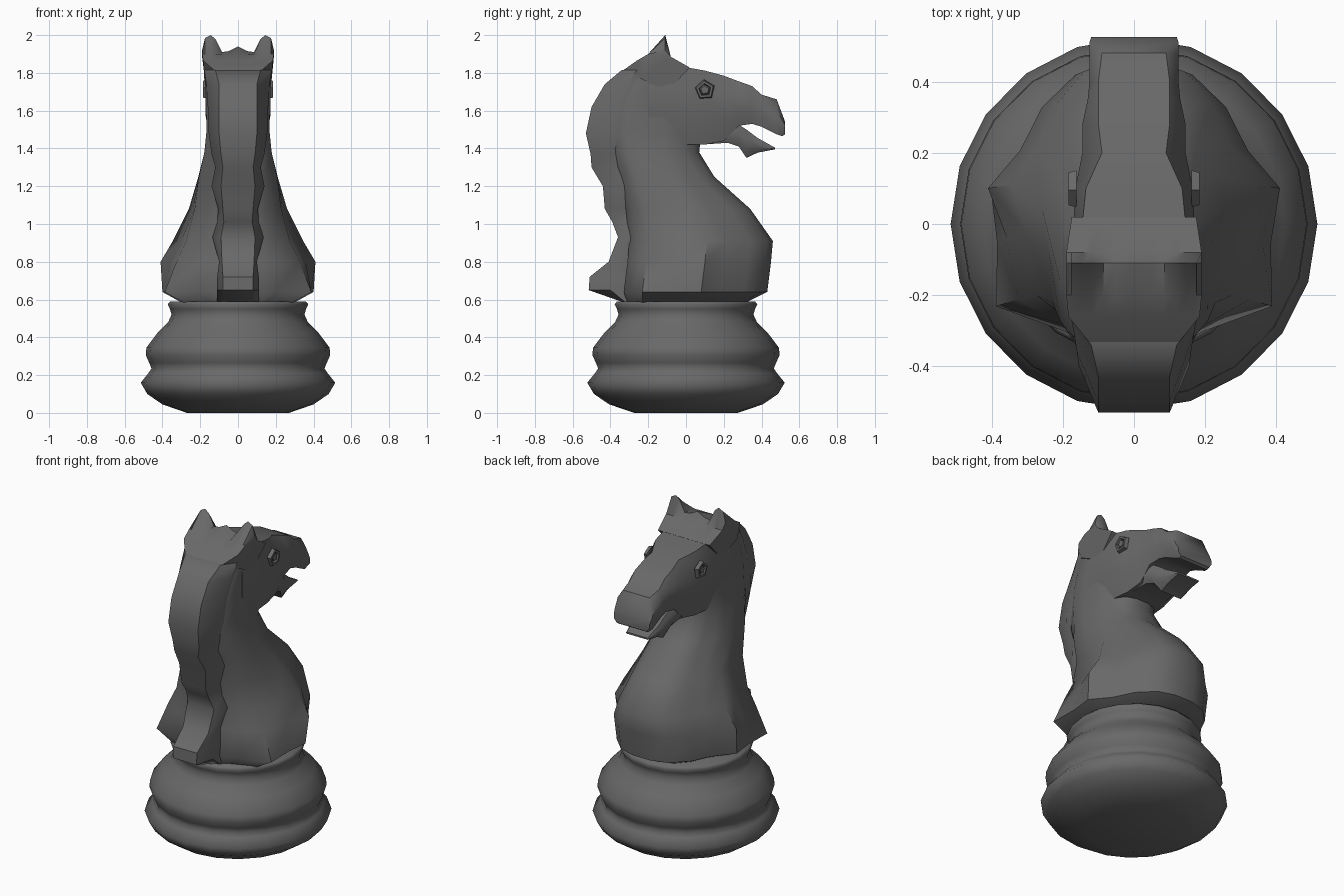
import bpy, bmesh, math

dark = bpy.data.materials.new("dark_grey")
dark.diffuse_color = (.14, .14, .14, 1)


def finish(bm, name, angle):
    bmesh.ops.recalc_face_normals(bm, faces=bm.faces)
    me = bpy.data.meshes.new(name)
    bm.to_mesh(me)
    bm.free()
    me.materials.append(dark)
    ob = bpy.data.objects.new(name, me)
    bpy.context.collection.objects.link(ob)
    bpy.ops.object.select_all(action='DESELECT')
    bpy.context.view_layer.objects.active = ob
    ob.select_set(True)
    bpy.ops.object.shade_smooth_by_angle(angle=math.radians(angle))
    return ob


def loft(name, rings, angle=42):
    """Skin closed rings with equal point counts and cap both ends."""
    bm = bmesh.new()
    vs = [[bm.verts.new(p) for p in r] for r in rings]
    n = len(rings[0])
    for a, b in zip(vs, vs[1:]):
        for i in range(n):
            j = (i + 1) % n
            bm.faces.new((a[i], a[j], b[j], b[i]))
    bm.faces.new(vs[0])
    bm.faces.new(vs[-1])
    return finish(bm, name, angle)


def mirrored(half):
    return half + [(-x, y, z) for x, y, z in reversed(half)]


# turned base
profile = [(.27, 0), (.40, .045), (.48, .10), (.515, .16), (.475, .21), (.458, .235),
           (.47, .265), (.488, .305), (.485, .345), (.425, .425), (.37, .48), (.352, .52),
           (.36, .55), (.372, .575), (.36, .59)]
N = 20
loft("base", [[(r * math.cos(2 * math.pi * i / N), 1.015 * r * math.sin(2 * math.pi * i / N), z)
               for i in range(N)] for r, z in profile], 75)

# chest and neck: z, back y, front y, half width, roundness blend, rear shoulder fullness
neck = [(.585, -.31, .32, .30, 0, 1), (.64, -.33, .43, .40, 0, 1), (.80, -.31, .45, .41, 0, .82),
        (.91, -.30, .46, .345, 0, .82), (1.08, -.32, .34, .26, .3, .9), (1.25, -.36, .15, .21, .6, 1),
        (1.38, -.40, .07, .178, 1, 1), (1.48, -.42, .08, .168, 1, 1), (1.62, -.41, .09, .168, 1, 1),
        (1.74, -.36, .08, .168, 1, 1), (1.83, -.28, .0, .17, 1, 1)]
low = [(0, .35), (.04, .5), (.13, .97), (.36, .96), (.54, 1), (.68, .78), (.84, .63), (.96, .40), (1, .15)]
high = [(0, .5), (.06, .8), (.2, 1), (.40, 1), (.6, 1), (.72, .94), (.84, .8), (.95, .6), (1, .25)]
rings = []
for z, yb, yf, w, k, rear in neck:
    half = []
    for i, ((t0, x0), (t1, x1)) in enumerate(zip(low, high)):
        t, x = t0 + (t1 - t0) * k, x0 + (x1 - x0) * k
        x *= rear if i == 2 else (1 + rear) / 2 if i == 3 else 1
        half.append((x * w, yb + t * (yf - yb), z))
    rings.append(mirrored(half))
loft("neck_and_chest", rings, 48)


def head_part(name, table):
    # y, bottom z, top z, top / middle / bottom half widths
    loft(name, [mirrored([(wt, y, zt), (wm, y, zt * .72 + zb * .28),
                          (wm, y, zt * .35 + zb * .65), (wb, y, zb)])
                for y, zb, zt, wt, wm, wb in table])


# head down to the upper lip
head_part("head", [(-.20, 1.46, 1.82, .15, .172, .14), (-.08, 1.43, 1.85, .15, .172, .14),
                   (.0, 1.42, 1.83, .145, .17, .14), (.10, 1.42, 1.812, .135, .165, .13),
                   (.20, 1.44, 1.785, .09, .145, .12), (.28, 1.52, 1.755, .10, .145, .12),
                   (.35, 1.53, 1.73, .10, .13, .11), (.40, 1.515, 1.685, .10, .125, .11),
                   (.48, 1.475, 1.66, .09, .125, .11), (.51, 1.465, 1.58, .10, .125, .10),
                   (.525, 1.475, 1.54, .10, .12, .10)])

# lower jaw
head_part("lower_jaw", [(.08, 1.42, 1.56, .11, .12, .11), (.22, 1.43, 1.54, .11, .12, .10),
                        (.28, 1.41, 1.525, .10, .115, .09), (.32, 1.35, 1.50, .09, .10, .07),
                        (.38, 1.378, 1.455, .085, .095, .07), (.47, 1.395, 1.405, .07, .075, .07)])

# mane: z, outer y, outer half width, ridge y, ridge half width
mane = [(.585, -.33, .07, -.32, .11), (.65, -.515, .08, -.40, .11), (.72, -.51, .08, -.38, .11),
        (.80, -.41, .085, -.35, .10), (.93, -.36, .09, -.30, .135), (1.01, -.39, .075, -.31, .11),
        (1.08, -.43, .08, -.34, .105), (1.20, -.44, .09, -.36, .14), (1.30, -.50, .08, -.39, .12),
        (1.37, -.505, .09, -.42, .14), (1.48, -.53, .10, -.40, .155), (1.62, -.50, .10, -.36, .16),
        (1.74, -.43, .10, -.31, .168), (1.815, -.34, .12, -.26, .178)]
loft("mane", [mirrored([(wo, yo, z), (wr, yr, z), (wr * .95, yr + .12, z)])
              for z, yo, wo, yr, wr in mane], 42)

# crest flowing from the mane up into both ears and down to the brow, skinned left to right
tips = [(0, 1.94), (.05, 1.915), (.085, 1.91), (.12, 1.98), (.145, 2.0), (.175, 1.985), (.19, 1.92)]
tips = [(-x, z) for x, z in reversed(tips[1:])] + tips
loft("crest_and_ears", [[(x * .65, -.335, 1.812), (x * .97, -.26, 1.865), (x, -.20, 1.90),
                         (x, -.11, zt), (x, -.08, 1.885), (x * .92, .02, 1.828),
                         (x * .88, -.10, 1.70), (x * .94, -.24, 1.77)]
                        for x, zt in tips], 42)

# eyes: raised five-sided rim with a small pupil
for side, name in ((1, "right_eye"), (-1, "left_eye")):
    rings = []
    for r, dx in ((.055, .0), (.048, .022), (.034, .022), (.030, .008), (.022, .018)):
        rings.append([(side * (.162 + dx), .10 + r * math.cos(2 * math.pi * i / 5 + .4),
                       1.71 + r * math.sin(2 * math.pi * i / 5 + .4)) for i in range(5)])
    loft(name, rings, 20)
